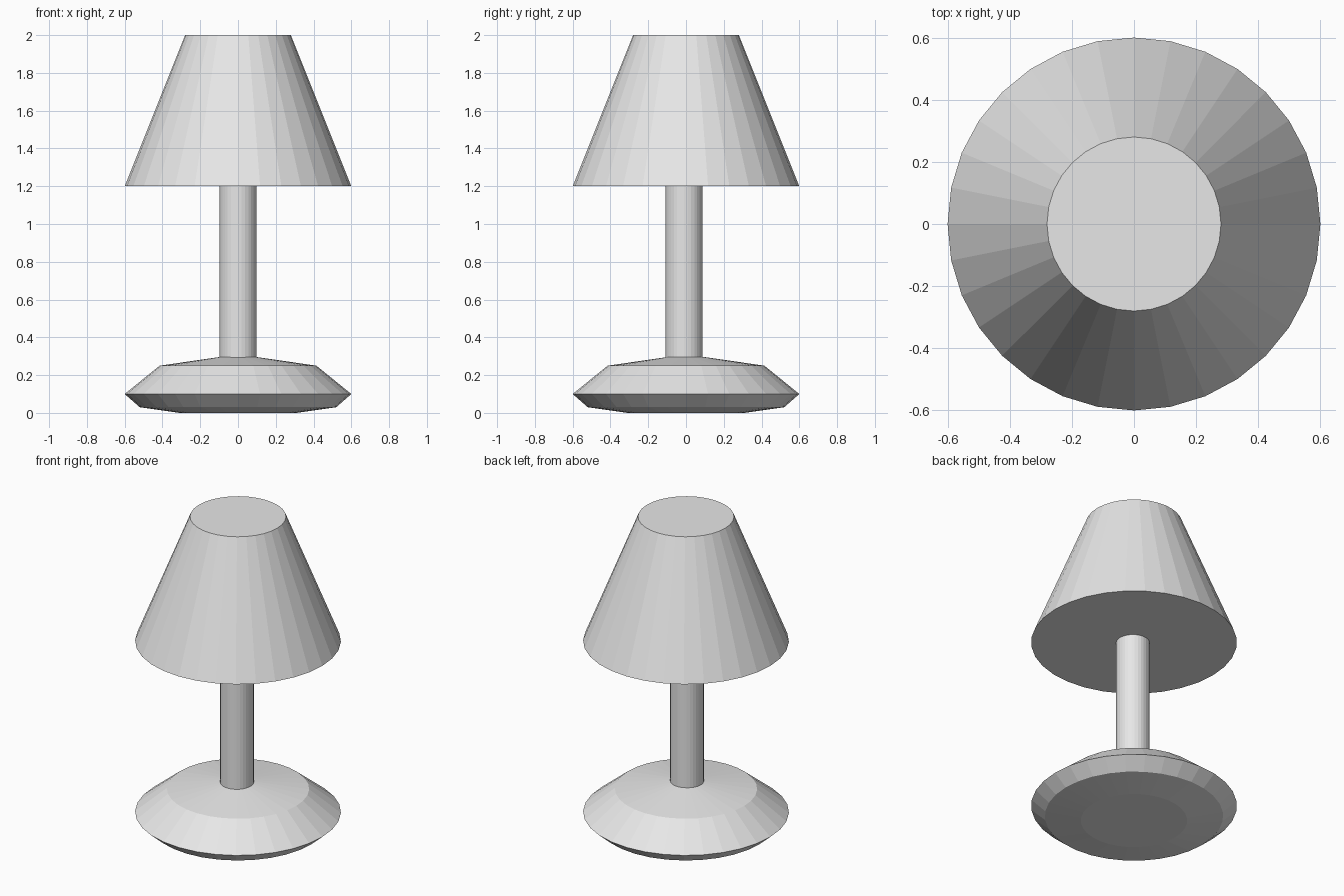
import bpy
import bmesh
import math

SIDES = 32

cube = bpy.data.objects.get("Cube")
if cube:
    bpy.data.objects.remove(cube, do_unlink=True)

# One plain grey for the whole lamp
grey = bpy.data.materials.new("plain grey")
grey.use_nodes = True
colour = (0.8, 0.8, 0.8, 1.0)
grey.diffuse_color = colour
grey.node_tree.nodes["Principled BSDF"].inputs["Base Color"].default_value = colour


def turned(name, profile, y=0.0):
    """Closed, flat-shaded turned solid from (radius, height) points, bottom to top."""
    bm = bmesh.new()
    rings = []
    for r, z in profile:
        angles = [2 * math.pi * i / SIDES for i in range(SIDES)]
        rings.append([bm.verts.new((r * math.cos(a), r * math.sin(a), z)) for a in angles])
    for low, high in zip(rings, rings[1:]):
        for i in range(SIDES):
            j = (i + 1) % SIDES
            bm.faces.new((low[i], low[j], high[j], high[i]))
    bm.faces.new(rings[0][::-1])
    bm.faces.new(rings[-1])
    mesh = bpy.data.meshes.new(name)
    bm.to_mesh(mesh)
    bm.free()
    mesh.materials.append(grey)
    obj = bpy.data.objects.new(name, mesh)
    obj.location.y = y
    bpy.context.collection.objects.link(obj)
    return obj


# Faceted foot, set under the post
turned("base", [(0.31, 0.0), (0.52, 0.03), (0.6, 0.1), (0.415, 0.25), (0.09, 0.297)])
# Straight post, a touch forward of centre
turned("post", [(0.098, 0.28), (0.098, 1.22)], y=-0.01)
# Tapered closed shade
turned("shade", [(0.6, 1.2), (0.28, 2.0)])
